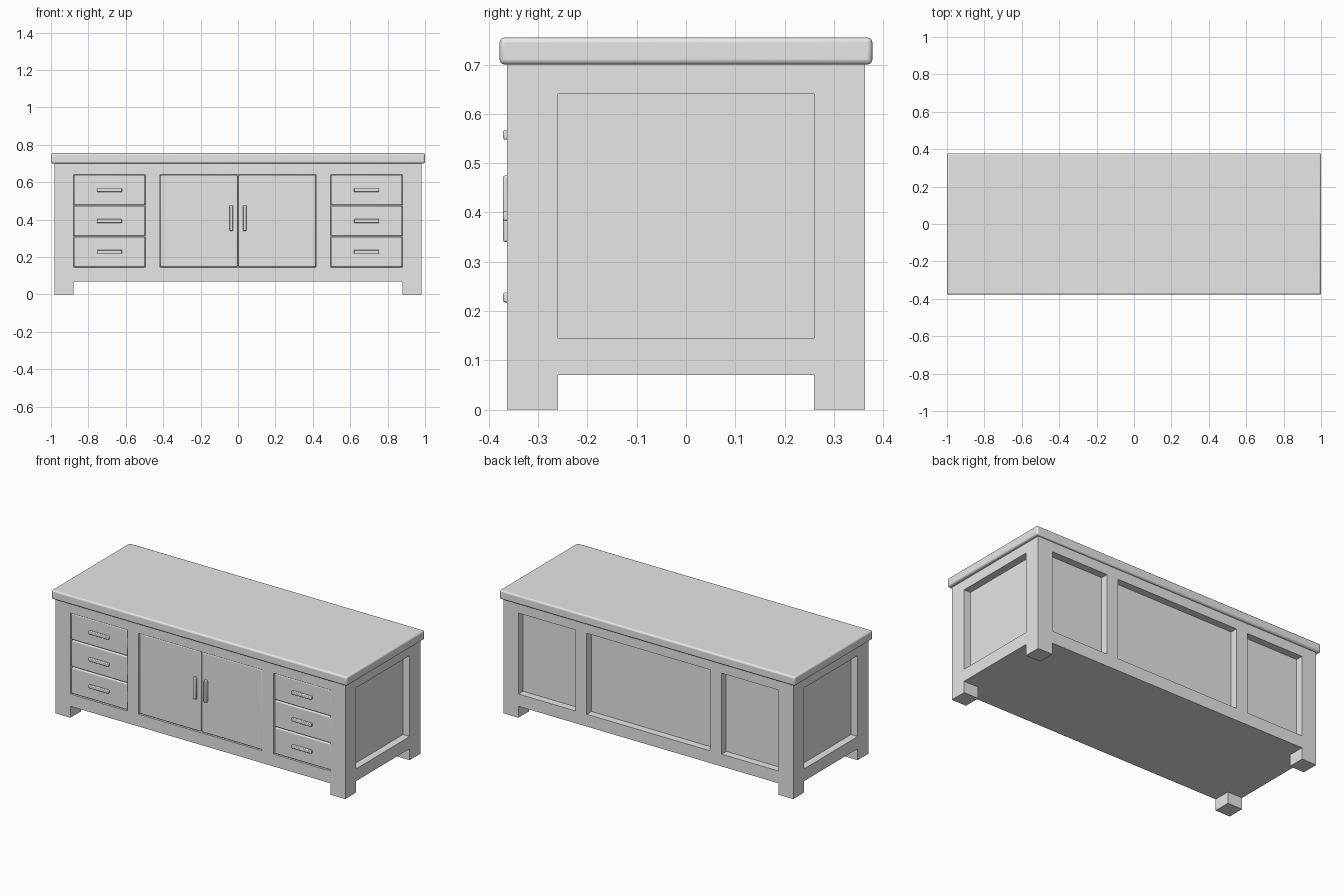
import bpy

# Remove the default cube only
cube = bpy.data.objects.get("Cube")
if cube:
    bpy.data.objects.remove(cube, do_unlink=True)

GREY = (0.8, 0.8, 0.8, 1)
grey = bpy.data.materials.new("plain_grey")
grey.use_nodes = True
grey.diffuse_color = GREY
grey.node_tree.nodes["Principled BSDF"].inputs["Base Color"].default_value = GREY


def box(name, x, y, z, bevel=0, segments=3):
    """Box from (low, high) ranges, optionally with rounded edges."""
    spans = (x, y, z)
    bpy.ops.mesh.primitive_cube_add(size=1, location=[(a + b) / 2 for a, b in spans])
    ob = bpy.context.object
    ob.name = name
    ob.scale = [b - a for a, b in spans]
    bpy.ops.object.transform_apply(location=False, rotation=False, scale=True)
    ob.data.materials.append(grey)
    if bevel:
        mod = ob.modifiers.new("rounded_edges", "BEVEL")
        mod.width = bevel
        mod.segments = segments
        bpy.ops.object.shade_smooth_by_angle()
    return ob


def mirrored(side, low, high):
    return (low, high) if side > 0 else (-high, -low)


# Overall measures
X, Y = 0.98, 0.363              # outer faces of the frame
LEG_X, LEG_Y = 0.88, 0.26       # inner faces of the legs
BASE, SILL, HEAD, TOP = 0.07, 0.145, 0.64, 0.70
RECESS = 0.045
STILE = (0.418, 0.495)
FACE = (-0.358, -0.325)         # depth of drawer and door fronts
GRIP = (-0.371, -0.35)          # depth of handles

# Worktop and inner carcass
box("worktop", (-1, 1), (-0.378, 0.378), (TOP, 0.755), 0.01)
box("carcass", (-X + RECESS, X - RECESS), (-0.33, Y - RECESS), (BASE, TOP))

for side, label in ((1, "left"), (-1, "right")):
    # Legs
    for end, place in ((-1, "front"), (1, "back")):
        box(f"{place}_{label}_leg", mirrored(side, LEG_X, X),
            mirrored(end, LEG_Y, Y), (0, TOP))
        # Upright stiles between the openings
        box(f"{place}_{label}_stile", mirrored(side, *STILE),
            mirrored(end, Y - RECESS, Y), (SILL, HEAD))
    # Side rails
    for rail, span in (("lower", (BASE, SILL)), ("upper", (HEAD, TOP))):
        box(f"{label}_{rail}_rail", mirrored(side, X - RECESS, X),
            (-LEG_Y, LEG_Y), span)

    # Drawer stack with bar handles
    step = (HEAD - SILL) / 3
    for i in range(3):
        z = SILL + step * i
        box(f"{label}_drawer_{i + 1}", mirrored(side, 0.497, 0.878), FACE,
            (z + 0.002, z + step - 0.002), 0.006)
        mid = z + step / 2
        box(f"{label}_drawer_handle_{i + 1}", mirrored(side, 0.62, 0.755), GRIP,
            (mid - 0.01, mid + 0.01), 0.004, 2)

    # Cupboard door with upright handle
    box(f"{label}_door", mirrored(side, 0.002, 0.416), FACE,
        (SILL + 0.002, HEAD - 0.002), 0.006)
    box(f"{label}_door_handle", mirrored(side, 0.026, 0.046), GRIP,
        (0.34, 0.475), 0.004, 2)

# Front and back rails
for end, place in ((-1, "front"), (1, "back")):
    for rail, span in (("lower", (BASE, SILL)), ("upper", (HEAD, TOP))):
        box(f"{place}_{rail}_rail", (-LEG_X, LEG_X),
            mirrored(end, Y - RECESS, Y), span)
